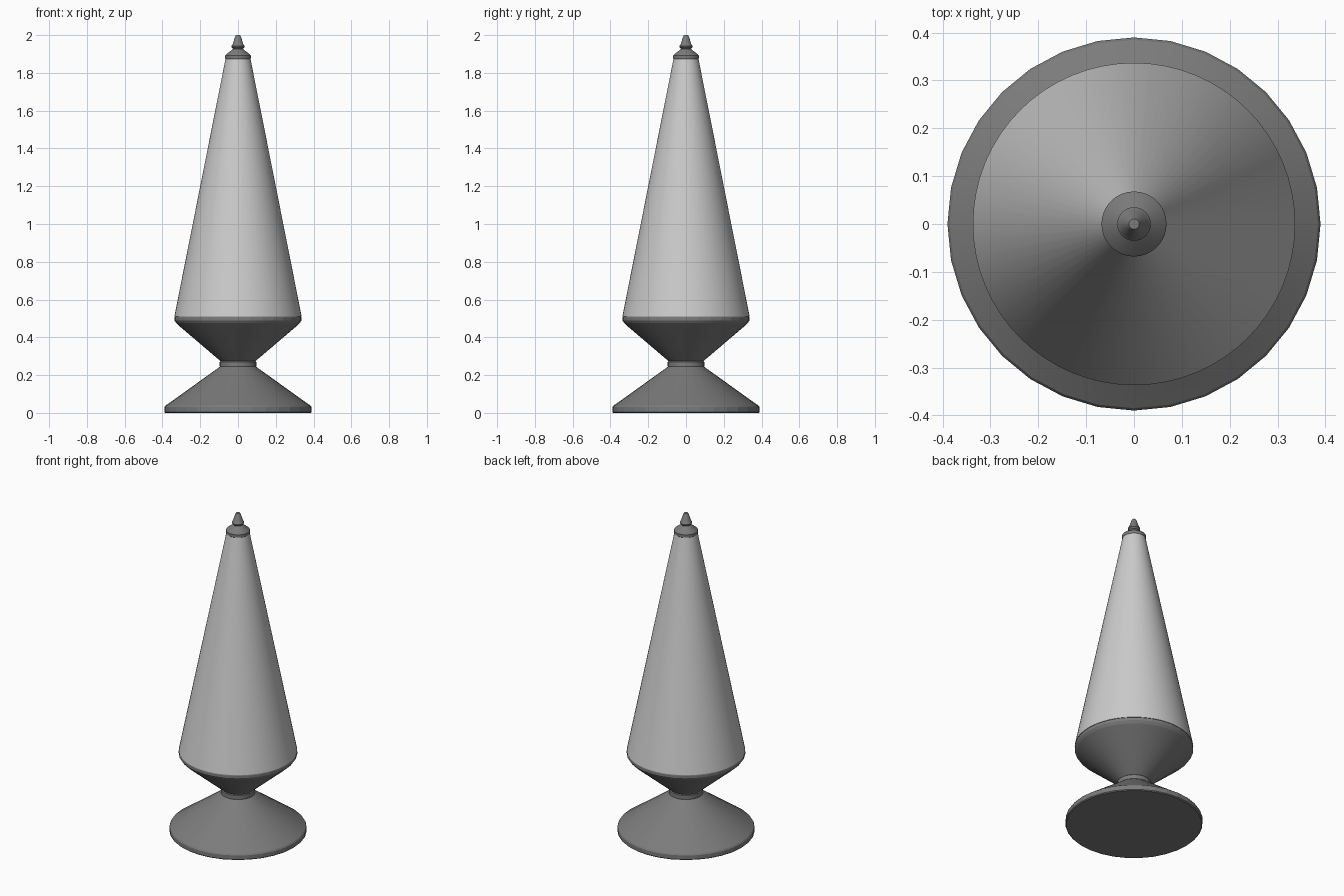
import bpy, bmesh, math

if "Cube" in bpy.data.objects:
    bpy.data.objects.remove(bpy.data.objects["Cube"])

dark = bpy.data.materials.new("dark_metal")
dark.diffuse_color = (0.2, 0.2, 0.2, 1)
dark.use_nodes = True
dark.node_tree.nodes["Principled BSDF"].inputs["Base Color"].default_value = dark.diffuse_color


def lathe(name, profile, sides, mat=None, angle=25):
    """Revolve (radius, z) points around z and cap both ends."""
    bm = bmesh.new()
    rings = [[bm.verts.new((r * math.cos(2 * math.pi * i / sides),
                            r * math.sin(2 * math.pi * i / sides), z))
              for i in range(sides)] for r, z in profile]
    for a, b in zip(rings, rings[1:]):
        for i in range(sides):
            j = (i + 1) % sides
            bm.faces.new((a[i], a[j], b[j], b[i]))
    bm.faces.new(rings[0][::-1])
    bm.faces.new(rings[-1])
    me = bpy.data.meshes.new(name)
    bm.to_mesh(me)
    bm.free()
    ob = bpy.data.objects.new(name, me)
    bpy.context.collection.objects.link(ob)
    if mat:
        me.materials.append(mat)
    bpy.ops.object.select_all(action='DESELECT')
    ob.select_set(True)
    bpy.context.view_layer.objects.active = ob
    bpy.ops.object.shade_smooth_by_angle(angle=math.radians(angle))
    return ob


# Flared foot
lathe("base", [(0.385, 0), (0.39, 0.005), (0.39, 0.03), (0.385, 0.038),
               (0.36, 0.055), (0.095, 0.245)], 32, dark, 10)
# Narrow waist ring
lathe("neck", [(0.09, 0.24), (0.097, 0.245), (0.097, 0.27), (0.09, 0.276)], 32, dark)
# Cup that holds the globe
lathe("cup", [(0.09, 0.272), (0.305, 0.455), (0.327, 0.475), (0.337, 0.49),
              (0.337, 0.505), (0.333, 0.512)], 32, dark, 10)
# Tapered glass globe
lathe("globe", [(0.337, 0.51), (0.065, 1.88)], 64)
# Top cap
lathe("cap", [(0.066, 1.873), (0.068, 1.876), (0.068, 1.892), (0.064, 1.897),
              (0.032, 1.922), (0.026, 1.928)], 32, dark)
# Finial
lathe("finial", [(0.026, 1.926), (0.035, 1.936), (0.035, 1.942), (0.029, 1.95),
                 (0.015, 1.993), (0.011, 2.0)], 32, dark)
